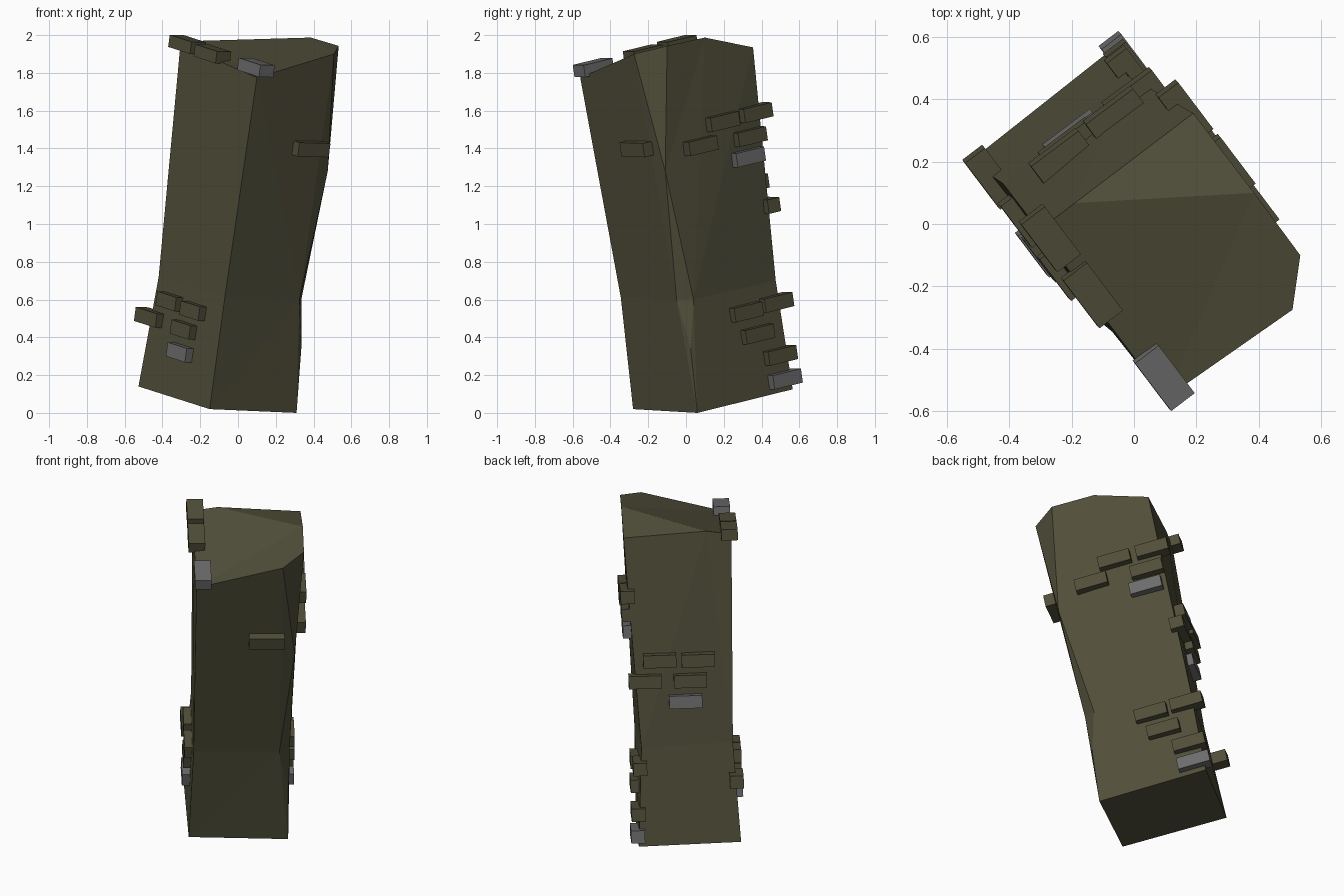
import bpy, bmesh
from mathutils import Vector, Matrix
from mathutils.bvhtree import BVHTree

if "Cube" in bpy.data.objects:
    bpy.data.objects.remove(bpy.data.objects["Cube"])


def material(name, rgb):
    m = bpy.data.materials.new(name)
    m.diffuse_color = (*rgb, 1)
    m.use_nodes = True
    m.node_tree.nodes["Principled BSDF"].inputs["Base Color"].default_value = m.diffuse_color
    return m


olive = material("dark olive stone", (0.082, 0.078, 0.042))
gray = material("gray stone", (0.15, 0.15, 0.153))


def add_object(name, bm, mat):
    bmesh.ops.recalc_face_normals(bm, faces=bm.faces)
    me = bpy.data.meshes.new(name)
    bm.to_mesh(me)
    me.materials.append(mat)
    ob = bpy.data.objects.new(name, me)
    bpy.context.collection.objects.link(ob)
    return ob


# Leaning pillar: base, bent waist and bevelled, sloping top
P = {
    "A": (-.15, -.28, .02), "B": (.31, .06, 0), "C": (-.065, .565, .125), "D": (-.527, .2, .14),
    "r": (.335, .025, .34),
    "a": (-.07, -.345, .61), "q": (.325, -.05, .6), "s": (.335, .04, .6),
    "c": (-.02, .475, .7), "d": (-.42, .13, .72),
    "p": (.475, -.11, 1.28),
    "E": (.10, -.56, 1.775), "F": (.508, -.275, 1.9), "G": (.533, -.1, 1.943),
    "H": (.385, .1, 1.987), "I": (.19, .355, 1.935), "J": (-.19, .067, 1.97), "K": (-.305, -.02, 1.95),
}
bm = bmesh.new()
v = {k: bm.verts.new(co) for k, co in P.items()}
for f in ("ADCB", "ABrqa", "aqpFE", "AadD", "aEKd", "DdcC", "dKJIc",
          "BCcsr", "scIHGp", "rsq", "qsp", "pGF", "EFGHJK", "HIJ"):
    bm.faces.new([v[k] for k in f])
bmesh.ops.triangulate(bm, faces=[f for f in bm.faces if len(f.verts) > 4])
bmesh.ops.recalc_face_normals(bm, faces=bm.faces)
tree = BVHTree.FromBMesh(bm)
add_object("pillar", bm, olive)
bm.free()

# Brick directions: along the wide sides and along the narrow sides
SIDE = Vector((-.59, .78, .19)).normalized()
FRONT = Vector((.8, .6, -.02)).normalized()


def brick(name, centre, along, mat=olive, size=(.19, .08, .075)):
    x = along
    y = (FRONT if along is SIDE else SIDE)
    y = (y - x * y.dot(x)).normalized()
    z = x.cross(y).normalized()
    m = Matrix((x, y, z)).transposed().to_4x4()
    b = bmesh.new()
    bmesh.ops.create_cube(b, size=1, matrix=Matrix.Translation(centre) @ m @ Matrix.Diagonal((*size, 1)))
    add_object(name, b, mat)
    b.free()


def on_wall(origin, direction, proud=.005):
    """Point on the pillar wall met by a ray, moved slightly outwards."""
    d = Vector(direction)
    hit, n, _, _ = tree.ray_cast(Vector(origin), d)
    return hit - d * (proud / abs(d.dot(n)))


# Bricks on the left wall, located by x and z
for i, (x, z, m) in enumerate([(-.35, .59, olive), (-.225, .54, olive), (-.275, .44, olive), (-.295, .32, gray)]):
    brick(f"left_brick_{i}", on_wall((x, -5, z), (0, 1, 0)), SIDE, m, (.17, .08, .075))
brick("left_corner_brick", (-.458, .15, .505), SIDE)

# Bricks on the back right wall, located by y and z
for i, (y, z, m) in enumerate([
        (.185, 1.543, olive), (.36, 1.59, olive), (.33, 1.463, olive), (.32, 1.355, gray), (.07, 1.415, olive),
        (.31, .535, olive), (.47, .585, olive), (.37, .418, olive), (.49, .305, olive), (.515, .18, gray)]):
    brick(f"right_brick_{i}", on_wall((5, y, z), (-1, 0, 0)), SIDE, m)

# Bricks on the back wall
for i, (co, m) in enumerate([
        ((-.06, .35, 1.225), olive), ((-.235, .215, 1.225), olive), ((0, .41, 1.1), olive),
        ((-.205, .25, 1.1), olive), ((-.19, .275, .975), gray)]):
    brick(f"back_brick_{i}", co, FRONT, m)

# Brick on the front wall and bricks along the top left rim
brick("front_brick", (.378, -.252, 1.4), FRONT, olive, (.205, .085, .075))
for i, (co, m) in enumerate([((-.27, -.045, 1.95), olive), ((-.135, -.225, 1.9), olive), ((.095, -.49, 1.828), gray)]):
    brick(f"rim_brick_{i}", co, SIDE, m, (.195, .095, .065))
